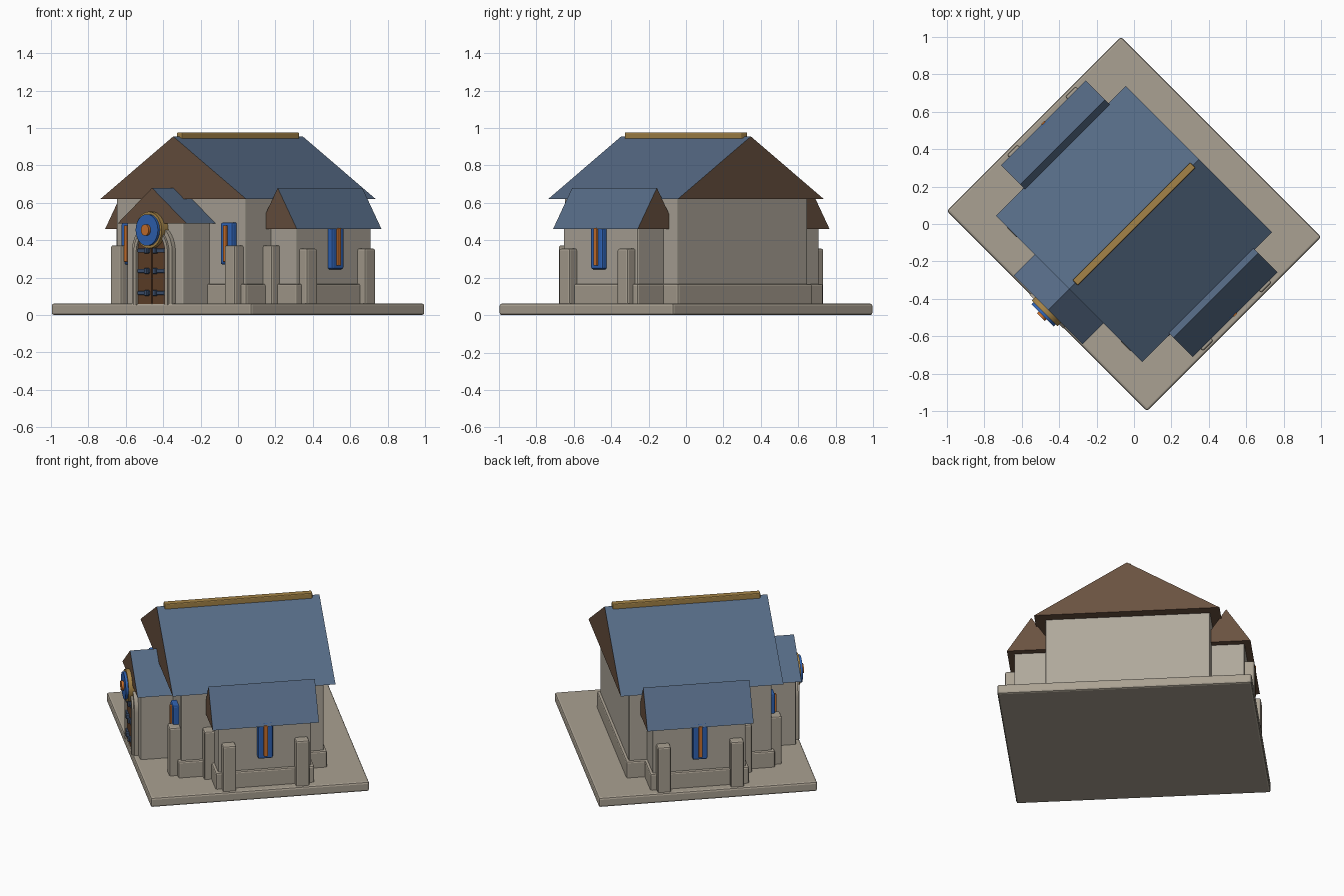
import bpy, bmesh, math
from mathutils import Matrix

if "Cube" in bpy.data.objects:
    bpy.data.objects.remove(bpy.data.objects["Cube"])

# The whole building is laid out square, then turned 45 degrees
TURN = Matrix.Rotation(math.radians(-45), 4, 'Z')


def srgb(r, g, b):
    def lin(c):
        c /= 255
        return c / 12.92 if c < 0.04045 else ((c + 0.055) / 1.055) ** 2.4
    return (lin(r), lin(g), lin(b), 1)


def material(name, *rgb):
    m = bpy.data.materials.new(name)
    m.diffuse_color = srgb(*rgb)
    m.use_nodes = True
    m.node_tree.nodes["Principled BSDF"].inputs["Base Color"].default_value = m.diffuse_color
    return m


WALL = material("wall_stone", 175, 168, 155)
TRIM = material("trim_stone", 170, 161, 146)
SLATE = material("slate_blue", 86, 107, 134)
TIMBER = material("gable_brown", 106, 82, 64)
DOOR = material("door_brown", 98, 65, 42)
GOLD = material("gold", 165, 132, 72)
BLUE = material("bright_blue", 48, 100, 182)
ORANGE = material("orange", 204, 114, 46)
IRON = material("hinge_blue", 62, 82, 112)


def finish(name, bm, mats, bevel=0.0, smooth=False):
    bmesh.ops.recalc_face_normals(bm, faces=bm.faces)
    mesh = bpy.data.meshes.new(name)
    bm.to_mesh(mesh)
    bm.free()
    for m in mats:
        mesh.materials.append(m)
    ob = bpy.data.objects.new(name, mesh)
    bpy.context.collection.objects.link(ob)
    ob.matrix_world = TURN
    if bevel:
        mod = ob.modifiers.new("Bevel", 'BEVEL')
        mod.width = bevel
        mod.segments = 2
    if smooth:
        bpy.ops.object.select_all(action='DESELECT')
        ob.select_set(True)
        bpy.context.view_layer.objects.active = ob
        bpy.ops.object.shade_smooth_by_angle(angle=math.radians(30))
    return ob


def box(name, x, y, z, mat, bevel=0.0):
    """Box from (low, high) pairs; order within a pair does not matter."""
    bm = bmesh.new()
    bmesh.ops.create_cube(bm, size=1)
    for v in bm.verts:
        v.co = [sum(p) / 2 + c * abs(p[1] - p[0]) for c, p in zip(v.co, (x, y, z))]
    return finish(name, bm, [mat], bevel)


def extrude_y(name, profile, y0, y1, mats, bevel=0.0, smooth=False, roof=False):
    """Extrude an x-z profile along y; roofs get slate on upward faces."""
    bm = bmesh.new()
    face = bm.faces.new([bm.verts.new((x, y0, z)) for x, z in profile])
    new = bmesh.ops.extrude_face_region(bm, geom=[face])["geom"]
    for v in new:
        if isinstance(v, bmesh.types.BMVert):
            v.co.y = y1
    bmesh.ops.recalc_face_normals(bm, faces=bm.faces)
    if roof:
        for f in bm.faces:
            f.material_index = 0 if f.normal.z > 0.1 else 1
    return finish(name, bm, mats, bevel, smooth)


def gable_roof(name, cx, half, y0, y1, eave, ridge):
    extrude_y(name, [(cx - half, eave), (cx + half, eave), (cx, ridge)],
              y0, y1, [SLATE, TIMBER], roof=True)


def arc(r, z, a0, a1, n):
    return [(r * math.cos(math.radians(a0 + (a1 - a0) * i / n)),
             z + r * math.sin(math.radians(a0 + (a1 - a0) * i / n))) for i in range(n + 1)]


def disc(name, r, z, y0, y1, mat):
    extrude_y(name, arc(r, z, 0, 348.75, 31), y0, y1, [mat], smooth=True)


# Ground slab
box("base_slab", (-.757, .757), (-.658, .658), (0, .062), TRIM, .012)

# Main hall
box("hall_walls", (-.49, .49), (-.43, .43), (.05, .63), WALL, .008)
box("hall_plinth", (-.507, .507), (-.447, .447), (.05, .167), TRIM, .01)
gable_roof("hall_roof", 0, .552, -.49, .49, .62, .955)
box("ridge_cap", (-.02, .02), (-.445, .445), (.93, .977), GOLD, .006)

for s, side in ((-1, "left"), (1, "right")):
    # Side wing
    box(f"{side}_wing_walls", (s * .45, s * .685), (-.24, .32), (.05, .475), WALL, .008)
    # Gable wall under the wing roof tucks into the hall
    box(f"{side}_wing_plinth", (s * .45, s * .702), (-.257, .337), (.05, .167), TRIM, .01)
    gable_roof(f"{side}_wing_roof", s * .58, .145, -.28, .36, .46, .68)
    for y in (-.18, .26):
        box(f"{side}_wing_buttress", (s * .67, s * .742), (y - .04, y + .04),
            (.05, .355), TRIM, .01)
    # Wing window
    box(f"{side}_wing_window", (s * .67, s * .717), (-.005, .085), (.245, .48), BLUE, .01)
    box(f"{side}_wing_window_pane", (s * .70, s * .729), (.028, .052), (.265, .465), ORANGE, .003)
    # Buttresses of the hall
    box(f"{side}_front_buttress", (s * .39, s * .47), (-.495, -.42), (.05, .373), TRIM, .01)
    box(f"{side}_side_buttress", (s * .48, s * .555), (-.30, -.22), (.05, .373), TRIM, .01)
    # Front window
    box(f"{side}_front_window", (s * .33, s * .42), (-.465, -.42), (.27, .495), BLUE, .01)
    box(f"{side}_front_window_pane", (s * .363, s * .387), (-.477, -.45), (.285, .48), ORANGE, .003)

# Porch
box("porch_walls", (-.215, .215), (-.625, -.41), (.05, .505), WALL, .008)
gable_roof("porch_roof", 0, .26, -.65, -.40, .49, .68)

# Arched doorway in two steps
for name, outer, inner, front in (("outer_arch", .152, .122, -.65), ("inner_arch", .128, .108, -.662)):
    ring = ([(outer, .055)] + arc(outer, .34, 0, 180, 20) + [(-outer, .055)]
            + [(-inner, .055)] + arc(inner, .34, 180, 0, 20) + [(inner, .055)])
    extrude_y(name, ring, -.615, front, [TRIM], smooth=True)

# Door leaves and hinge straps
for s, side in ((-1, "left"), (1, "right")):
    leaf = [(.003, .055), (.11, .055)] + arc(.11, .34, 0, 88, 10)
    extrude_y(f"{side}_door_leaf", [(s * x, z) for x, z in leaf], -.615, -.65, [DOOR])
    for z in (.118, .236, .345):
        box(f"{side}_hinge_strap", (s * .015, s * .1), (-.64, -.66), (z - .01, z + .01), IRON, .003)
        box(f"{side}_hinge_stud", (s * .02, s * .042), (-.64, -.67), (z - .015, z + .015), IRON, .004)

# Round emblem above the door
disc("emblem_ring", .098, .455, -.62, -.675, GOLD)
disc("emblem_disc", .084, .455, -.62, -.69, BLUE)
disc("emblem_boss", .03, .455, -.62, -.705, ORANGE)
